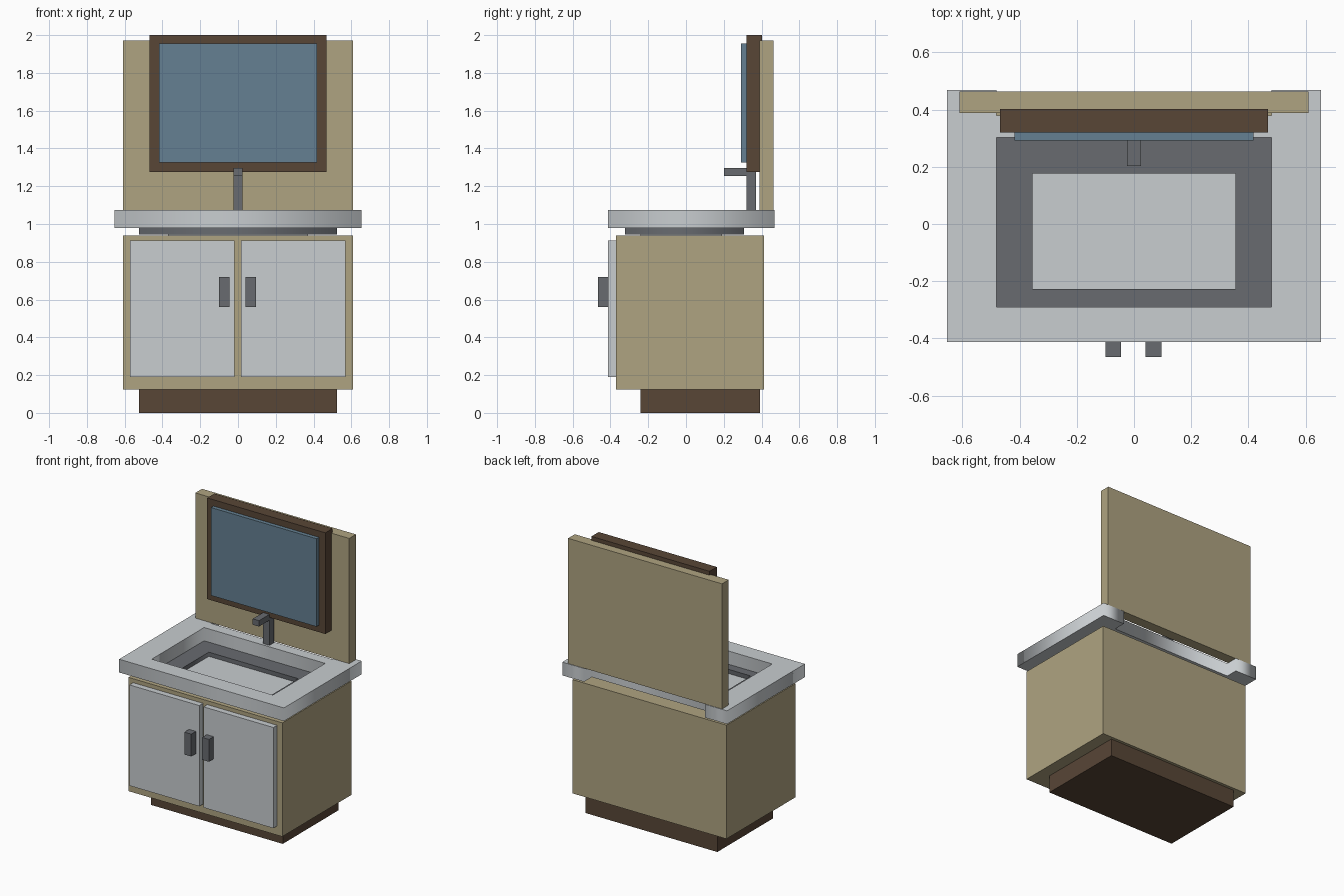
import bpy, bmesh
from mathutils import Vector

if "Cube" in bpy.data.objects:
    bpy.data.objects.remove(bpy.data.objects["Cube"])


def material(name, rgb):
    m = bpy.data.materials.new(name)
    m.diffuse_color = (*rgb, 1)
    m.use_nodes = True
    m.node_tree.nodes["Principled BSDF"].inputs["Base Color"].default_value = m.diffuse_color
    return m


TAN = material("tan_wood", (.43, .37, .22))
BROWN = material("dark_wood", (.098, .061, .037))
DARK = material("dark_metal", (.138, .147, .162))
LIGHT = material("light_grey", (.58, .61, .63))
BLUE = material("mirror_blue", (.13, .216, .287))


def box(name, x, y, z, mat):
    """Box from (min, max) pairs on each axis."""
    bm = bmesh.new()
    bmesh.ops.create_cube(bm, size=1)
    for v in bm.verts:
        v.co = Vector([(r[0] + r[1]) / 2 + c * (r[1] - r[0]) for c, r in zip(v.co, (x, y, z))])
    me = bpy.data.meshes.new(name)
    bm.to_mesh(me)
    bm.free()
    me.materials.append(mat)
    ob = bpy.data.objects.new(name, me)
    bpy.context.collection.objects.link(ob)
    return ob


def rect(x, y):
    return [(x[0], y[0]), (x[1], y[0]), (x[1], y[1]), (x[0], y[1])]


def slab(name, outlines, z, mat):
    """Flat slab: first outline is the edge, the rest are holes."""
    cu = bpy.data.curves.new(name, 'CURVE')
    cu.dimensions = '2D'
    cu.fill_mode = 'BOTH'
    cu.extrude = (z[1] - z[0]) / 2
    for pts in outlines:
        sp = cu.splines.new('POLY')
        sp.points.add(len(pts) - 1)
        for p, (px, py) in zip(sp.points, pts):
            p.co = (px, py, 0, 1)
        sp.use_cyclic_u = True
    cu.materials.append(mat)
    ob = bpy.data.objects.new(name, cu)
    ob.location.z = (z[0] + z[1]) / 2
    bpy.context.collection.objects.link(ob)
    bpy.ops.object.select_all(action='DESELECT')
    ob.select_set(True)
    bpy.context.view_layer.objects.active = ob
    bpy.ops.object.convert(target='MESH')


# Cabinet on a recessed plinth
box("plinth", (-.523, .523), (-.24, .392), (0, .125), BROWN)
box("cabinet", (-.61, .61), (-.37, .413), (.125, .94), TAN)

# Doors and handles
for side, door, grip in (("left", (-.572, -.018), (-.1, -.045)),
                         ("right", (.015, .569), (.041, .096))):
    box(side + "_door", door, (-.412, -.37), (.19, .912), LIGHT)
    box(side + "_handle", grip, (-.465, -.412), (.56, .72), DARK)

# Sink basin rim and floor
slab("basin", [rect((-.523, .523), (-.322, .306)), rect((-.355, .355), (-.227, .176))],
     (.945, .98), DARK)
box("basin_floor", (-.37, .37), (-.24, .19), (.94, .95), LIGHT)

# Countertop with sink opening and a notch at the back
top_edge = [(-.653, -.413), (.653, -.413), (.653, .468), (.48, .468),
            (.48, .38), (-.48, .38), (-.48, .468), (-.653, .468)]
slab("countertop", [top_edge, rect((-.48, .48), (-.291, .302))], (.98, 1.075), LIGHT)

# Back board with framed mirror
box("back_board", (-.61, .61), (.388, .464), (1.075, 1.972), TAN)
box("mirror_frame", (-.468, .468), (.32, .402), (1.275, 2), BROWN)
box("mirror", (-.418, .418), (.292, .32), (1.325, 1.955), BLUE)

# Tap
box("tap_stem", (-.025, .025), (.32, .371), (1.075, 1.275), DARK)
box("tap_spout", (-.025, .025), (.202, .322), (1.255, 1.297), DARK)
